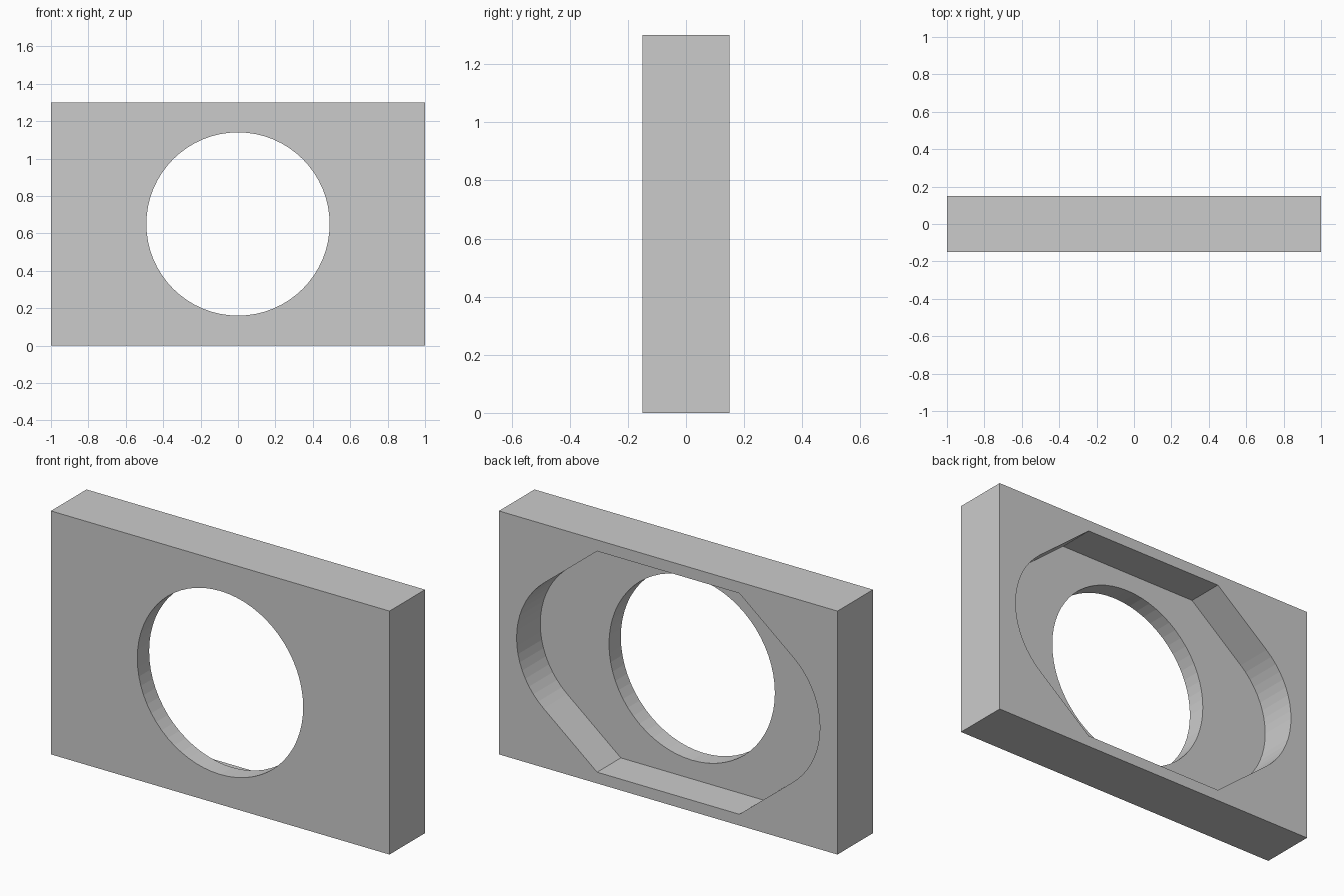
import bpy, bmesh
from math import sin, cos, pi, radians

if "Cube" in bpy.data.objects:
    bpy.data.objects.remove(bpy.data.objects["Cube"])


def prism(name, outline, y0, y1):
    """Extrude an (x, z) outline from y0 to y1."""
    bm = bmesh.new()
    face = bm.faces.new([bm.verts.new((x, y0, z)) for x, z in outline])
    ext = bmesh.ops.extrude_face_region(bm, geom=[face])["geom"]
    bmesh.ops.translate(bm, vec=(0, y1 - y0, 0),
                        verts=[v for v in ext if isinstance(v, bmesh.types.BMVert)])
    bmesh.ops.recalc_face_normals(bm, faces=bm.faces)
    mesh = bpy.data.meshes.new(name)
    bm.to_mesh(mesh)
    bm.free()
    obj = bpy.data.objects.new(name, mesh)
    bpy.context.collection.objects.link(obj)
    return obj


def cut(target, cutter):
    """Subtract the cutter from the target, then discard the cutter."""
    cutter.hide_render = True
    mod = target.modifiers.new("cut", "BOOLEAN")
    mod.operation, mod.solver, mod.object = "DIFFERENCE", "EXACT", cutter
    bpy.context.view_layer.objects.active = target
    bpy.ops.object.modifier_apply(modifier=mod.name)
    bpy.data.objects.remove(cutter)


CZ = 0.65  # height of the shared centre

# Rectangular plate
plate = prism("plate", [(-1, 0), (1, 0), (1, 1.3), (-1, 1.3)], -0.15, 0.15)

# Rear recess: flat top and bottom, sloping shoulders, rounded ends
r, cx, a = 0.43, 0.466, radians(51)
end = [(cx + r * cos(t), r * sin(t)) for t in (-a + 2 * a * i / 18 for i in range(19))]
right = [(0.42, -0.59)] + end + [(0.42, 0.59)]
outline = right + [(-x, -z) for x, z in right]
cut(plate, prism("recess_cutter", [(x, CZ + z) for x, z in outline], -0.05, 0.3))

# Round through hole
hole = [(0.49 * cos(2 * pi * i / 64), CZ + 0.49 * sin(2 * pi * i / 64)) for i in range(64)]
cut(plate, prism("hole_cutter", hole, -0.3, 0.3))
